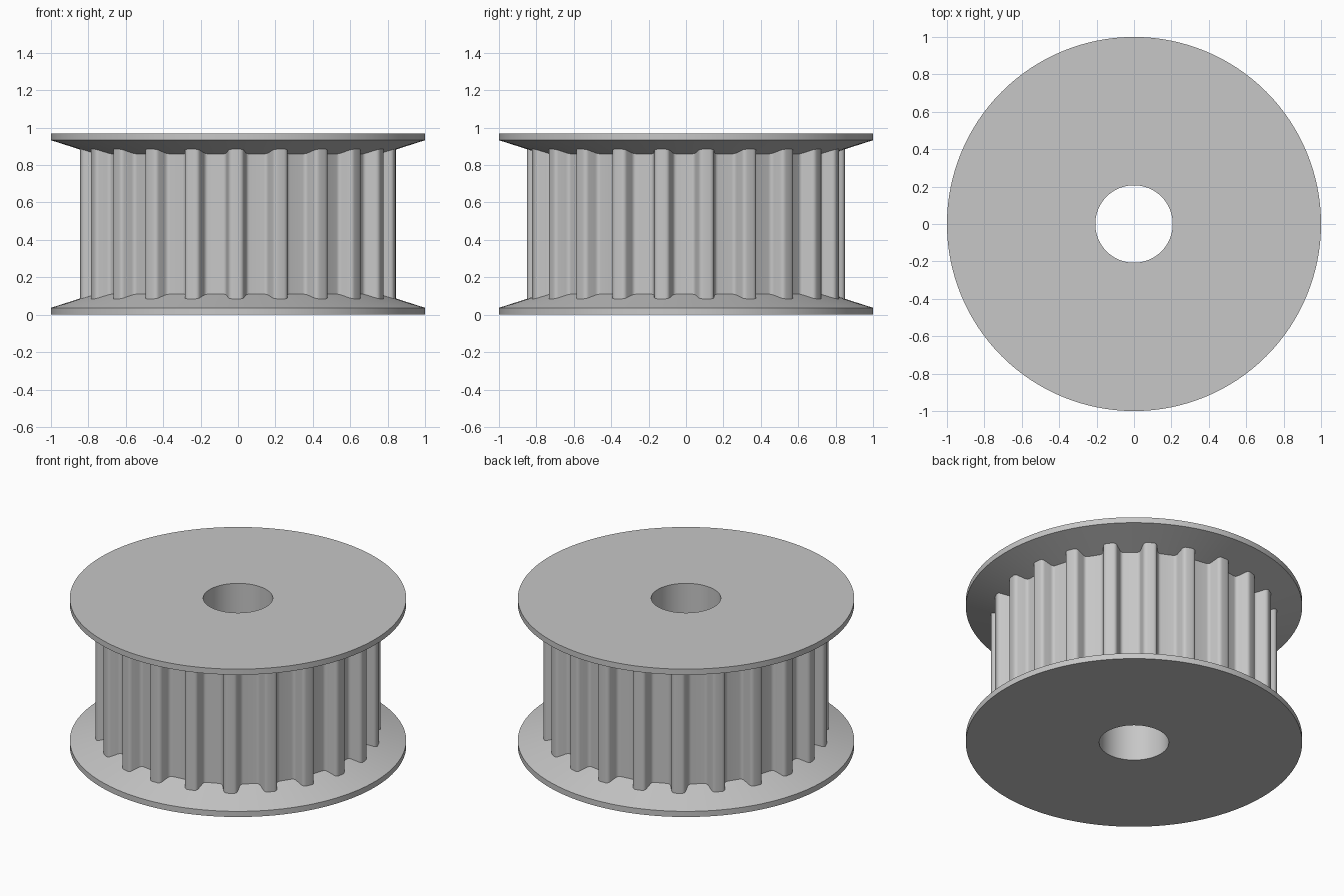
import bpy, bmesh, math
from mathutils import Vector

cube = bpy.data.objects.get("Cube")
if cube:
    bpy.data.objects.remove(cube, do_unlink=True)

HEIGHT, BORE, RIM = 0.97, 0.207, 0.037
TIP, ROOT, TEETH, SLOPE = 0.85, 0.772, 22, 0.32
PITCH = 2 * math.pi / TEETH
PHASE = math.radians(-90.7)

metal = bpy.data.materials.new("light grey metal")
metal.use_nodes = True
GREY = (0.57, 0.57, 0.57, 1)
metal.diffuse_color = GREY
metal.node_tree.nodes["Principled BSDF"].inputs["Base Color"].default_value = GREY


def cone_z(r):
    """Height of the sloped inner face of the lower flange."""
    return RIM + SLOPE * (1 - r)


def finish(name, bm):
    mesh = bpy.data.meshes.new(name)
    bm.to_mesh(mesh)
    bm.free()
    mesh.materials.append(metal)
    obj = bpy.data.objects.new(name, mesh)
    bpy.context.collection.objects.link(obj)
    bpy.ops.object.select_all(action="DESELECT")
    obj.select_set(True)
    bpy.context.view_layer.objects.active = obj
    bpy.ops.object.shade_smooth_by_angle(angle=math.radians(30))
    return obj


def bridge(bm, loops):
    """Join closed rings of points with quads."""
    rings = [[bm.verts.new(p) for p in loop] for loop in loops]
    for a, b in zip(rings, rings[1:]):
        n = len(a)
        for i in range(n):
            j = (i + 1) % n
            bm.faces.new((a[i], a[j], b[j], b[i]))


def lathe(name, profile, steps=128):
    bm = bmesh.new()
    turns = [2 * math.pi * i / steps for i in range(steps)]
    bridge(bm, [[(r * math.cos(t), r * math.sin(t), z) for t in turns]
                for r, z in profile])
    return finish(name, bm)


def rounded(points, radius, steps=4):
    """Round the inner corners of an open path."""
    path = [points[0]]
    for a, b, c in zip(points, points[1:], points[2:]):
        start = b + (a - b).normalized() * radius
        end = b + (c - b).normalized() * radius
        for i in range(steps + 1):
            t = i / steps
            path.append(start * (1 - t) ** 2 + b * 2 * t * (1 - t) + end * t * t)
    return path + [points[-1]]


# Flanges: flat outside, thin rim, sloped inside
inner = ROOT - 0.012
flange = [(BORE, 0), (1, 0), (1, RIM), (inner, cone_z(inner))]
lathe("bottom_flange", flange[::-1][::-1])
lathe("top_flange", [(r, HEIGHT - z) for r, z in reversed(flange)])

# Bore wall
lathe("shaft_bore", [(BORE, HEIGHT), (BORE, 0)])

# Toothed wheel: half a tooth, a groove, half a tooth, repeated round
half = PITCH / 2
corners = [(-half, TIP), (-0.099, TIP), (-0.072, ROOT),
           (0.072, ROOT), (0.099, TIP), (half, TIP)]
# Points hold arc length and radius, so that corners round evenly
groove = rounded([Vector((a * TIP, r)) for a, r in corners], 0.02)[:-1]
outline = [(PHASE + (k + 0.5) * PITCH + p.x / TIP, p.y)
           for k in range(TEETH) for p in groove]
bm = bmesh.new()
lower = [(r * math.cos(t), r * math.sin(t), cone_z(r)) for t, r in outline]
upper = [(x, y, HEIGHT - z) for x, y, z in lower]
bridge(bm, [lower, upper])
finish("toothed_wheel", bm)
